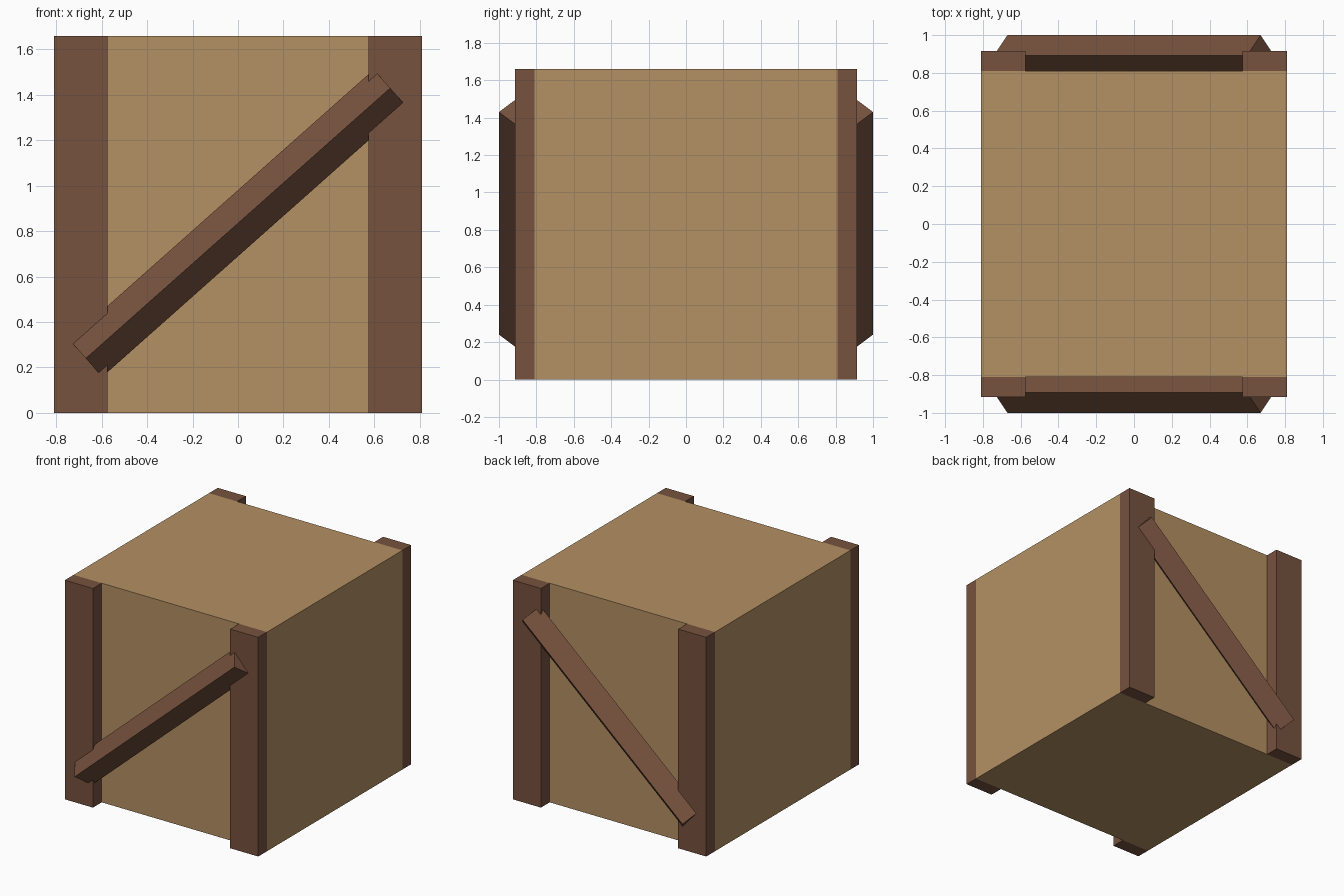
import bpy
from math import atan2, hypot, radians
from mathutils import Matrix, Vector

cube = bpy.data.objects.get("Cube")
if cube:
    bpy.data.objects.remove(cube, do_unlink=True)


def make_material(name, rgb):
    mat = bpy.data.materials.new(name)
    mat.use_nodes = True
    colour = (*rgb, 1.0)
    mat.diffuse_color = colour
    mat.node_tree.nodes["Principled BSDF"].inputs["Base Color"].default_value = colour
    return mat


def add_box(name, low, high, mat):
    """Flat-shaded box between two opposite corners."""
    low, high = Vector(low), Vector(high)
    bpy.ops.mesh.primitive_cube_add(size=1, location=(low + high) / 2)
    obj = bpy.context.object
    obj.name = name
    obj.data.transform(Matrix.Diagonal((*(high - low), 1)))
    obj.data.materials.append(mat)
    return obj


tan_wood = make_material("tan wood", (0.456, 0.279, 0.125))
brown_wood = make_material("brown wood", (0.181, 0.084, 0.048))

HALF = 0.81        # half width of the crate body
HEIGHT = 1.66
POST_INNER = 0.575
POST_FACE = 0.915

# Crate body
add_box("crate_body", (-HALF, -HALF, 0), (HALF, HALF, HEIGHT), tan_wood)

# Diagonal braces: square beams turned on edge, rising towards +x
RUN, RISE, HALF_DIAGONAL = 1.34, 1.19, 0.109
beam_length = hypot(RUN, RISE)
beam_side = HALF_DIAGONAL * 2 ** 0.5
tilt = Matrix.Rotation(-atan2(RISE, RUN), 4, "Y") @ Matrix.Rotation(radians(45), 4, "X")

for side, y_sign in (("front", -1), ("back", 1)):
    # Corner posts on the front and back
    for hand, x_sign in (("left", 1), ("right", -1)):
        xs = sorted((x_sign * POST_INNER, x_sign * HALF))
        ys = sorted((y_sign * HALF, y_sign * POST_FACE))
        add_box(f"{side}_{hand}_post", (xs[0], ys[0], 0), (xs[1], ys[1], HEIGHT), brown_wood)

    half = Vector((beam_length, beam_side, beam_side)) / 2
    brace = add_box(f"{side}_brace", -half, half, brown_wood)
    brace.data.transform(tilt)
    brace.location = (0, y_sign * (1 - HALF_DIAGONAL), 0.835)
